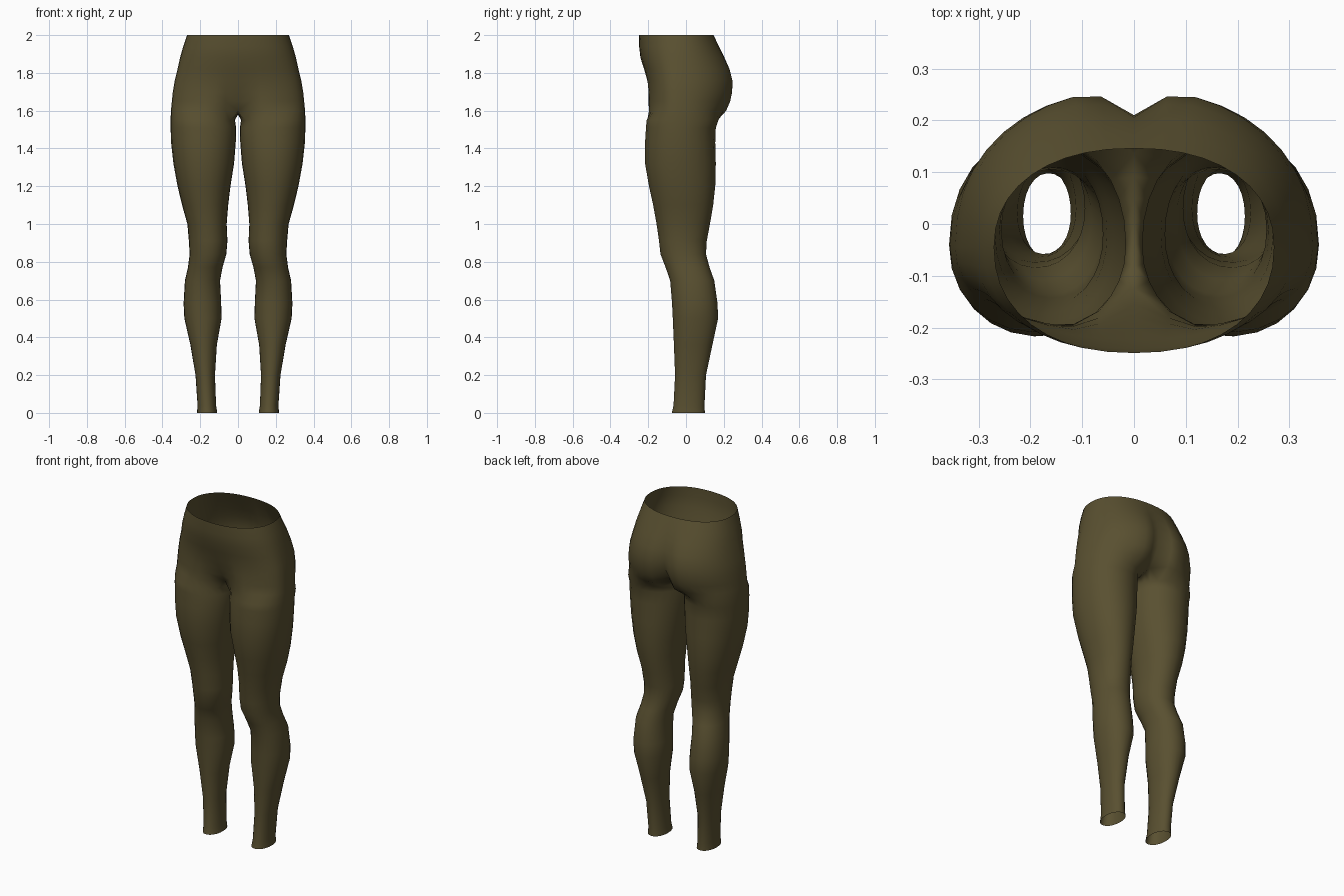
import bpy, bmesh, math

if "Cube" in bpy.data.objects:
    bpy.data.objects.remove(bpy.data.objects["Cube"])

OUT, INN = 21, 5          # points on the outer arc and on the inner thigh arc

# Leg sections: z, inner x, outer x, front y, back y, y of widest point
LEG = [
    (0.00, .110, .217, -.075, .100, .015),
    (0.04, .116, .214, -.066, .098, .015),
    (0.20, .122, .225, -.058, .106, .02),
    (0.36, .112, .252, -.064, .140, .03),
    (0.50, .087, .284, -.070, .170, .04),
    (0.58, .089, .288, -.074, .167, .04),
    (0.70, .095, .281, -.084, .150, .03),
    (0.77, .082, .265, -.108, .125, .01),
    (0.84, .062, .256, -.135, .106, -.01),
    (0.91, .056, .260, -.143, .110, -.02),
    (1.00, .060, .268, -.156, .127, -.02),
    (1.10, .052, .296, -.174, .144, -.02),
    (1.20, .040, .320, -.196, .155, -.03),
    (1.32, .021, .342, -.217, .158, -.04),
    (1.43, .012, .354, -.217, .155, -.04),
    (1.51, .010, .357, -.212, .158, -.04),
    (1.55, .016, .357, -.209, .172, -.04),
]
# Hip sections: z, outer x, front y, back y, front centre y, back centre y
HIP = [
    (1.60, .355, -.212, .225, -.125, .135),
    (1.65, .350, -.210, .247, -.155, .175),
    (1.70, .345, -.208, .258, -.180, .200),
    (1.76, .335, -.212, .259, -.203, .210),
    (1.82, .320, -.224, .242, -.222, .206),
    (1.88, .307, -.241, .212, -.241, .192),
    (1.94, .290, -.248, .179, -.248, .172),
    (2.00, .270, -.249, .146, -.249, .146),
]


def spow(v, e):
    return math.copysign(abs(v) ** e, v)


def leg_ring(z, xi, xo, yf, yb, ym):
    cx, rx = (xi + xo) / 2, (xo - xi) / 2
    half = math.radians(145)
    angs = [-half + 2 * half * i / (OUT - 1) for i in range(OUT)]
    rest = 2 * math.pi - 2 * half
    angs += [half + rest * (i + 1) / (INN + 1) for i in range(INN)]
    pts = []
    for a in angs:
        s = spow(math.sin(a), .95)
        pts.append((cx + rx * spow(math.cos(a), .95),
                    ym + s * ((yb - ym) if s > 0 else (ym - yf)), z))
    return pts


def hip_ring(z, xo, yf, yb, cf, cb):
    ym, pts = -.045, []
    for i in range(OUT):
        a = math.pi * (i / (OUT - 1) - .5)
        x = xo * max(math.cos(a), 0) ** .9
        if i in (0, OUT - 1):
            x = 0.0
        s = spow(math.sin(a), .9)
        y = ym + s * ((yb - ym) if s > 0 else (ym - yf))
        # groove towards the centre line, front and back
        if s > 0:
            y += (cb - yb) * math.exp(-(x / .05) ** 2) * s
        else:
            y += (cf - yf) * math.exp(-(x / .08) ** 2) * -s
        pts.append((x, y, z))
    return pts


bm = bmesh.new()


def add(points):
    return [bm.verts.new(p) for p in points]


def bridge(lo, hi, count, closed):
    for i in range(count if closed else count - 1):
        j = (i + 1) % count
        bm.faces.new((lo[i], lo[j], hi[j], hi[i]))


# Leg tube
rings = [add(leg_ring(*r)) for r in LEG]
for lo, hi in zip(rings, rings[1:]):
    bridge(lo, hi, OUT + INN, True)

# Crotch seam closes the inner side of the lowest hip ring on the centre line
base = hip_ring(*HIP[0])
y0, y1 = base[0][1], base[-1][1]
for i in range(INN):
    t = (i + 1) / (INN + 1)
    base.append((0, y1 + (y0 - y1) * t, 1.60 - .02 * math.sin(math.pi * t)))
low = add(base)
bridge(rings[-1], low, OUT + INN, True)

# Hips, open at the waist
for r in HIP[1:]:
    high = add(hip_ring(*r))
    bridge(low, high, OUT, False)
    low = high

mesh = bpy.data.meshes.new("leggings")
bm.to_mesh(mesh)
bm.free()
for p in mesh.polygons:
    p.use_smooth = True
obj = bpy.data.objects.new("leggings", mesh)
bpy.context.collection.objects.link(obj)

# Other half
mirror = obj.modifiers.new("mirror", 'MIRROR')
mirror.use_clip = True
mirror.merge_threshold = .0005

olive = bpy.data.materials.new("dark olive fabric")
olive.diffuse_color = (.10, .08, .03, 1)
olive.use_nodes = True
olive.node_tree.nodes["Principled BSDF"].inputs["Base Color"].default_value = olive.diffuse_color
mesh.materials.append(olive)
